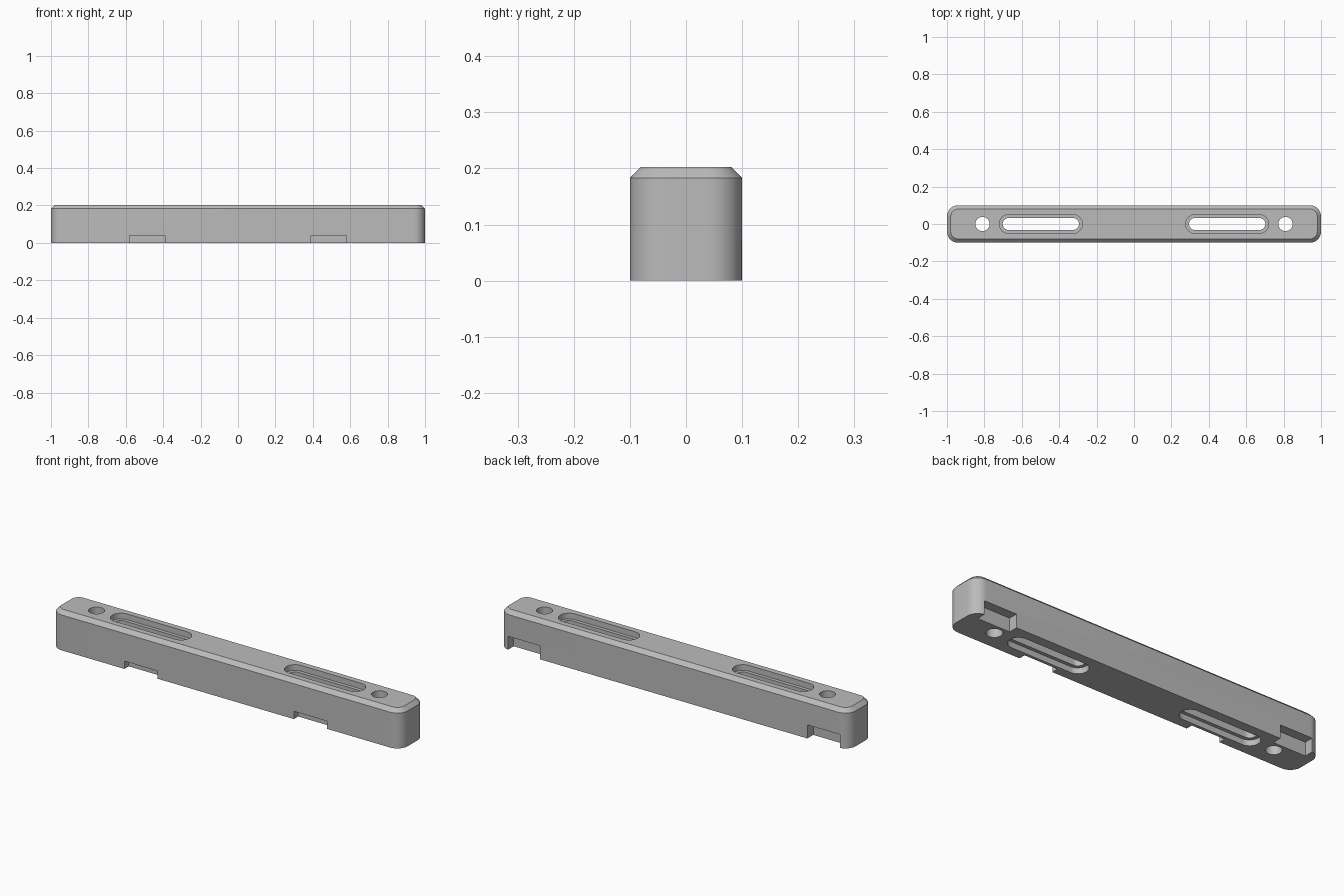
import bpy, bmesh, math

if "Cube" in bpy.data.objects:
    bpy.data.objects.remove(bpy.data.objects["Cube"])

HEIGHT, CHAMFER = 0.203, 0.02


def rounded_outline(cx, cy, hx, hy, r, seg=12):
    """Counter-clockwise rounded rectangle; r == hy gives a slot, hx == hy == r a circle."""
    pts = []
    for i, (sx, sy) in enumerate([(1, 1), (-1, 1), (-1, -1), (1, -1)]):
        for k in range(seg + 1):
            a = math.pi / 2 * (i + k / seg)
            pts.append((cx + sx * (hx - r) + r * math.cos(a),
                        cy + sy * (hy - r) + r * math.sin(a)))
    out = []
    for p in pts:
        if not out or math.dist(p, out[-1]) > 1e-5:
            out.append(p)
    if math.dist(out[0], out[-1]) < 1e-5:
        out.pop()
    return out


def loft(name, levels):
    """Closed solid through outlines given as (z, points)."""
    bm = bmesh.new()
    rings = [[bm.verts.new((x, y, z)) for x, y in pts] for z, pts in levels]
    n = len(rings[0])
    for low, high in zip(rings, rings[1:]):
        for i in range(n):
            j = (i + 1) % n
            bm.faces.new((low[i], low[j], high[j], high[i]))
    bm.faces.new(rings[0][::-1])
    bm.faces.new(rings[-1])
    mesh = bpy.data.meshes.new(name)
    bm.to_mesh(mesh)
    bm.free()
    ob = bpy.data.objects.new(name, mesh)
    bpy.context.collection.objects.link(ob)
    return ob


def prism(name, pts, z0, z1):
    return loft(name, [(z0, pts), (z1, pts)])


def box(name, x0, x1, y0, y1, z0, z1):
    return prism(name, [(x0, y0), (x1, y0), (x1, y1), (x0, y1)], z0, z1)


# Bar with rounded corners and a chamfered top edge
body = rounded_outline(0, 0, 1.0, 0.1, 0.06)
top = rounded_outline(0, 0, 1.0 - CHAMFER, 0.1 - CHAMFER, 0.06 - CHAMFER)
bar = loft("bar", [(0, body), (HEIGHT - CHAMFER, body), (HEIGHT, top)])

cutters = []
for s in (-1, 1):
    # Through slot, widened by a shallow recess at top and bottom
    slot = rounded_outline(s * 0.498, 0, 0.204, 0.032, 0.032)
    recess = rounded_outline(s * 0.498, 0, 0.222, 0.05, 0.05)
    cutters.append(prism("slot_cutter", slot, -0.1, 0.3))
    cutters.append(prism("top_recess_cutter", recess, HEIGHT - 0.03, 0.3))
    cutters.append(prism("bottom_recess_cutter", recess, -0.1, 0.03))
    # Screw hole
    hole = rounded_outline(s * 0.81, 0, 0.038, 0.038, 0.038)
    cutters.append(prism("hole_cutter", hole, -0.1, 0.3))
    # Bottom notches: shallow on the front, taller near the ends on the back
    fx = sorted((s * 0.39, s * 0.58))
    cutters.append(box("front_notch_cutter", *fx, -0.2, -0.065, -0.1, 0.04))
    bx = sorted((s * 0.765, s * 0.95))
    cutters.append(box("back_notch_cutter", *bx, 0.052, 0.2, -0.1, 0.07))

# Cut everything out of the bar
bpy.context.view_layer.objects.active = bar
bar.select_set(True)
for c in cutters:
    mod = bar.modifiers.new("cut", 'BOOLEAN')
    mod.operation = 'DIFFERENCE'
    mod.solver = 'EXACT'
    mod.object = c
    bpy.ops.object.modifier_apply(modifier=mod.name)
for c in cutters:
    bpy.data.objects.remove(c, do_unlink=True)

# Plain grey finish, smooth curves with sharp edges
grey = bpy.data.materials.new("grey")
grey.diffuse_color = (0.5, 0.5, 0.5, 1)
grey.use_nodes = True
grey.node_tree.nodes["Principled BSDF"].inputs["Base Color"].default_value = grey.diffuse_color
bar.data.materials.clear()
bar.data.materials.append(grey)
bpy.ops.object.shade_smooth_by_angle(angle=math.radians(30))
